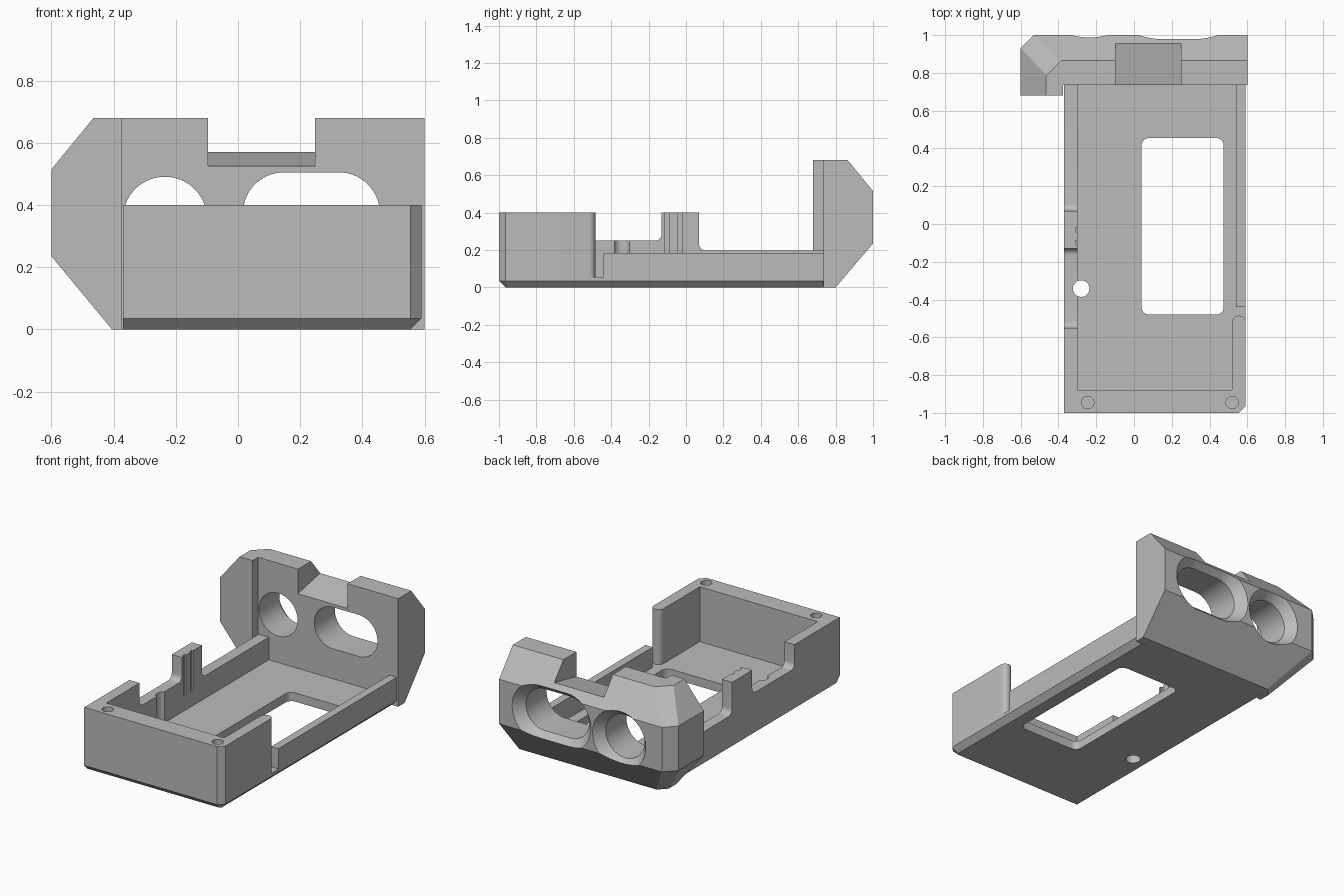
import bpy, bmesh, math
from mathutils import Vector

cube = bpy.data.objects.get("Cube")
if cube:
    bpy.data.objects.remove(cube, do_unlink=True)

grey = bpy.data.materials.new("plain grey")
grey.use_nodes = True
GREY = (0.5, 0.5, 0.5, 1)
grey.diffuse_color = GREY
grey.node_tree.nodes["Principled BSDF"].inputs["Base Color"].default_value = GREY


def loft(name, levels, axis="z"):
    """Join outlines with equal point counts; levels = [(position, outline)]."""
    place = {"x": lambda p, d: (d, p[0], p[1]),
             "y": lambda p, d: (p[0], d, p[1]),
             "z": lambda p, d: (p[0], p[1], d)}[axis]
    bm = bmesh.new()
    rings = [[bm.verts.new(Vector(place(p, d))) for p in pts] for d, pts in levels]
    for a, b in zip(rings, rings[1:]):
        for i in range(len(a)):
            j = (i + 1) % len(a)
            bm.faces.new((a[i], a[j], b[j], b[i]))
    bm.faces.new(rings[0])
    bm.faces.new(rings[-1])
    bmesh.ops.recalc_face_normals(bm, faces=bm.faces)
    mesh = bpy.data.meshes.new(name)
    bm.to_mesh(mesh)
    bm.free()
    mesh.materials.append(grey)
    obj = bpy.data.objects.new(name, mesh)
    bpy.context.collection.objects.link(obj)
    return obj


def prism(outline, start, end, axis="z"):
    return loft("cutter", [(start, outline), (end, outline)], axis)


def arc(cx, cy, r, start, end, n=8):
    angles = [math.radians(start + (end - start) * i / n) for i in range(n + 1)]
    return [(cx + r * math.cos(a), cy + r * math.sin(a)) for a in angles]


def slot(x0, x1, cy, r, n=24):
    """Circle when x0 equals x1, otherwise a round-ended slot."""
    half = 90 - 90 / n
    return arc(x1, cy, r, -half, half, n - 1) + arc(x0, cy, r, 180 - half, 180 + half, n - 1)


def rect(x0, y0, x1, y1):
    return [(x0, y0), (x1, y0), (x1, y1), (x0, y1)]


def cut(obj, cutter):
    cutter.hide_render = True
    mod = obj.modifiers.new("cut", "BOOLEAN")
    mod.operation, mod.solver, mod.object = "DIFFERENCE", "EXACT", cutter
    bpy.context.view_layer.objects.active = obj
    bpy.ops.object.modifier_apply(modifier=mod.name)
    bpy.data.objects.remove(cutter, do_unlink=True)


def finish(obj):
    bpy.ops.object.select_all(action="DESELECT")
    obj.select_set(True)
    bpy.context.view_layer.objects.active = obj
    bpy.ops.object.shade_smooth_by_angle(angle=math.radians(25))


# Tray body with chamfered front and left bottom edges
L, R, BACK, FLOOR = -0.37, 0.59, 0.735, 0.055
C = 0.035


def tray_plan(inset):
    r, f = R - inset, -1 + inset
    c = C - 0.6 * inset
    return [(L, f), (r - c, f), (r, f + c), (r, BACK), (L, BACK)]


tray = loft("tray", [(0, tray_plan(C)), (C, tray_plan(0)), (0.4, tray_plan(0))])

# Inner cavity, open toward the head
cut(tray, prism([(-0.3, -0.88), (0.52, -0.88), (0.52, -0.46), (0.54, -0.46),
                 (0.54, 0.8), (-0.3, 0.8)], FLOOR, 0.5))

# Right wall: dip behind the front block, tower, then low rail
dip = ([(-0.55, 0.5)] + arc(-0.515, 0.285, 0.035, 180, 270)
       + arc(-0.165, 0.285, 0.035, 270, 360) + [(-0.13, 0.5)])
rail = [(0.07, 0.5)] + arc(0.105, 0.232, 0.035, 180, 270) + [(0.8, 0.197), (0.8, 0.5)]
for profile in (dip, rail):
    cut(tray, prism(profile, -0.45, -0.29, "x"))

# Left wall: rounded end of the tall part, gap, then low rail
gap = [(0.5, -0.52)] + arc(0.555, -0.52, C, 180, 0, 12) + [(0.65, -0.52), (0.65, -0.44), (0.5, -0.44)]
cut(tray, prism(gap, FLOOR, 0.5))
cut(tray, prism(rect(0.5, -0.45, 0.65, 0.8), 0.183, 0.5))

# Floor window with rounded corners
window = []
for x, y, a in ((0.435, 0.415, 0), (0.08, 0.415, 90), (0.08, -0.44, 180), (0.435, -0.44, 270)):
    window += arc(x, y, 0.04, a, a + 90, 6)
cut(tray, prism(window, -0.1, 0.1))

# Cable hole, screw holes and tower grooves
cut(tray, prism(slot(-0.28, -0.28, -0.342, 0.044, 16), -0.1, 0.5))
for x in (-0.245, 0.52):
    cut(tray, prism(slot(x, x, -0.945, 0.033, 16), 0.15, 0.5))
for y in (-0.1, -0.03):
    cut(tray, prism(rect(-0.31, y - 0.012, -0.29, y + 0.012), 0.15, 0.5))
finish(tray)


# Head block: bevelled toward the back and the right wing
def head_plan(side, back, cx, cy):
    return [(side, 0.68), (side, back - cy), (side + cx, back), (0.6, back),
            (0.6, BACK), (-0.375, BACK), (-0.375, 0.68)]


widest = head_plan(-0.6, 1.0, 0.068, 0.068)
head = loft("head", [(0, head_plan(-0.405, 0.8, 0.05, 0.05)), (0.235, widest),
                     (0.515, widest), (0.68, head_plan(-0.465, 0.865, 0.078, 0.078))])

# Top notch with a sloping floor
cut(head, prism([(0.6, 0.497), (1.1, 0.6), (1.1, 0.8), (0.6, 0.8)], -0.097, 0.248, "x"))

# Two openings, flared at the back
for x0, x1, z, r in ((-0.235, -0.235, 0.356, 0.135), (0.147, 0.325, 0.374, 0.131)):
    flare = [(0.6, r), (0.94, r), (1.0, 0.185), (1.03, 0.2125)]
    cut(head, loft("cutter", [(y, slot(x0, x1, z, rad)) for y, rad in flare], "y"))
finish(head)
